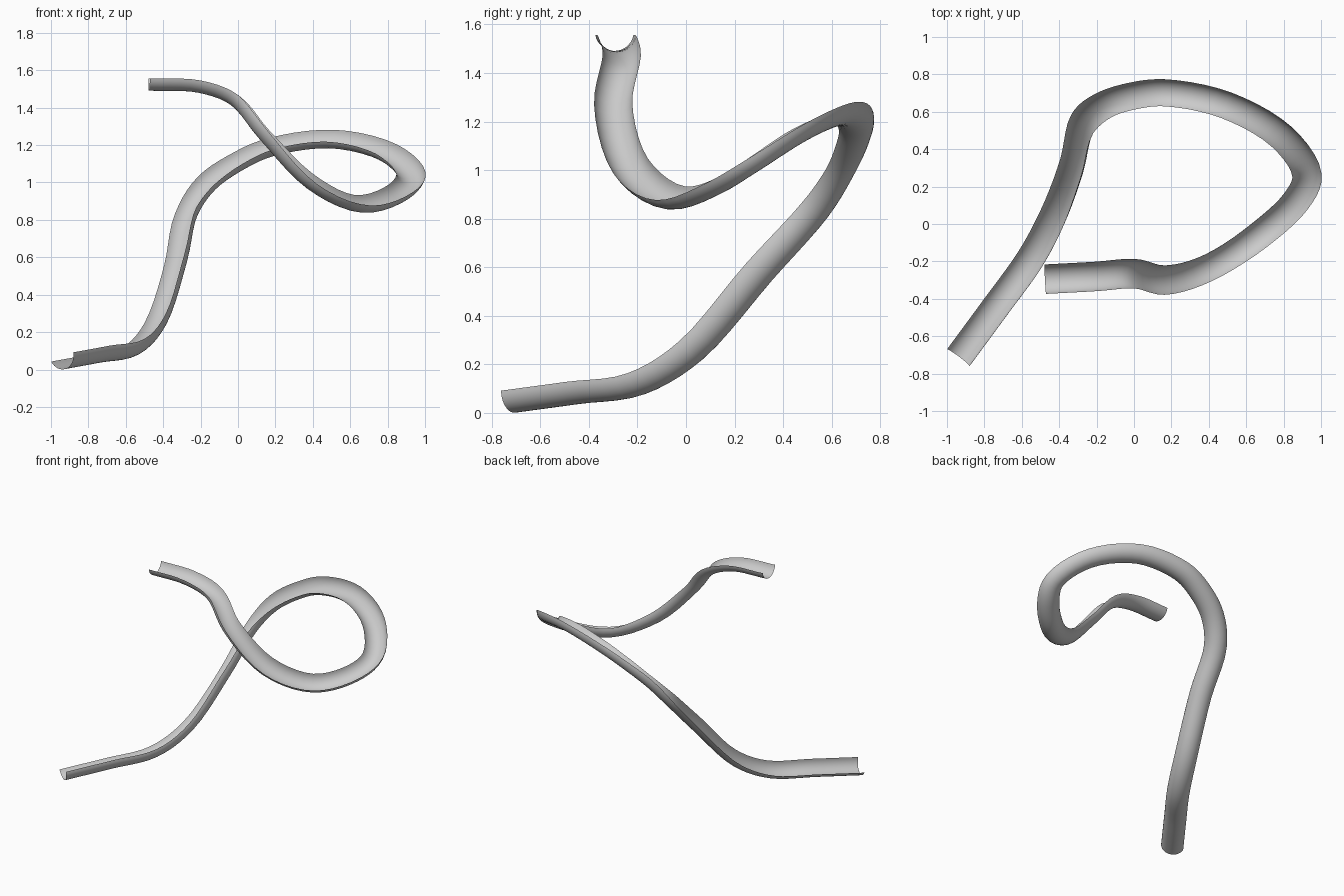
import bpy, bmesh, math
from mathutils import Vector

cube = bpy.data.objects.get("Cube")
if cube:
    bpy.data.objects.remove(cube)

RADIUS = 0.08
HALF_ARC = math.radians(80)
SIDES = 16
STEPS = 5

# Path of the trough: centre between the rims, then the direction it opens
PATH = [
    ((-.94, -.715, .067), (-.33, .08, .94)),
    ((-.745, -.45, .103), (-.33, .08, .94)),
    ((-.56, -.195, .14), (-.36, .0, .92)),
    ((-.445, .02, .27), (-.52, -.2, .8)),
    ((-.34, .30, .59), (-.68, -.4, .58)),
    ((-.28, .53, .85), (-.63, -.5, .58)),
    ((-.17, .63, 1.01), (-.45, -.55, .68)),
    ((.0, .685, 1.13), (-.25, -.45, .85)),
    ((.17, .70, 1.205), (-.1, -.42, .9)),
    ((.49, .635, 1.25), (0, -.42, .9)),
    ((.79, .465, 1.18), (0, -.45, .9)),
    ((.925, .26, 1.05), (0, -.5, .85)),
    ((.865, .12, .965), (0, -.45, .9)),
    ((.665, -.065, .905), (.05, -.4, .92)),
    ((.41, -.23, 1.02), (.5, -.25, .85)),
    ((.165, -.30, 1.275), (.75, -.05, .65)),
    ((.0, -.265, 1.468), (.55, .0, .8)),
    ((-.2, -.28, 1.545), (.1, 0, 1)),
    ((-.475, -.295, 1.557), (0, 0, 1)),
]


def spline(points):
    """Smooth curve through the points, evenly sampled per span."""
    pts = [Vector(p) for p in points]
    pts = [2 * pts[0] - pts[1]] + pts + [2 * pts[-1] - pts[-2]]
    result = []
    for a, b, c, d in zip(pts, pts[1:], pts[2:], pts[3:]):
        # Chord-aware tangents avoid overshoot on uneven spans
        ab, bc, cd = [max((q - p).length, 1e-4) ** .5
                      for p, q in ((a, b), (b, c), (c, d))]
        m0 = bc * ((b - a) / ab - (c - a) / (ab + bc) + (c - b) / bc)
        m1 = bc * ((c - b) / bc - (d - b) / (bc + cd) + (d - c) / cd)
        for i in range(STEPS):
            t = i / STEPS
            result.append((2*t**3 - 3*t**2 + 1) * b + (t**3 - 2*t**2 + t) * m0
                          + (3*t**2 - 2*t**3) * c + (t**3 - t**2) * m1)
    return result + [pts[-2]]


centres = spline([p for p, n in PATH])
openings = spline([n for p, n in PATH])

# Sweep the open arc along the path
bm = bmesh.new()
rings = []
for i, centre in enumerate(centres):
    tangent = centres[min(i + 1, len(centres) - 1)] - centres[max(i - 1, 0)]
    tangent.normalize()
    side = tangent.cross(openings[i]).normalized()
    up = side.cross(tangent)
    ring = []
    for j in range(SIDES + 1):
        a = HALF_ARC * (2 * j / SIDES - 1)
        offset = side * math.sin(a) + up * (math.cos(HALF_ARC) - math.cos(a))
        ring.append(bm.verts.new(centre + RADIUS * offset))
    rings.append(ring)
for r0, r1 in zip(rings, rings[1:]):
    for j in range(SIDES):
        bm.faces.new((r0[j], r0[j + 1], r1[j + 1], r1[j]))

mesh = bpy.data.meshes.new("slide_trough")
bm.to_mesh(mesh)
bm.free()
slide = bpy.data.objects.new("slide_trough", mesh)
bpy.context.collection.objects.link(slide)
bpy.context.view_layer.objects.active = slide
slide.select_set(True)
bpy.ops.object.shade_smooth_by_angle()
